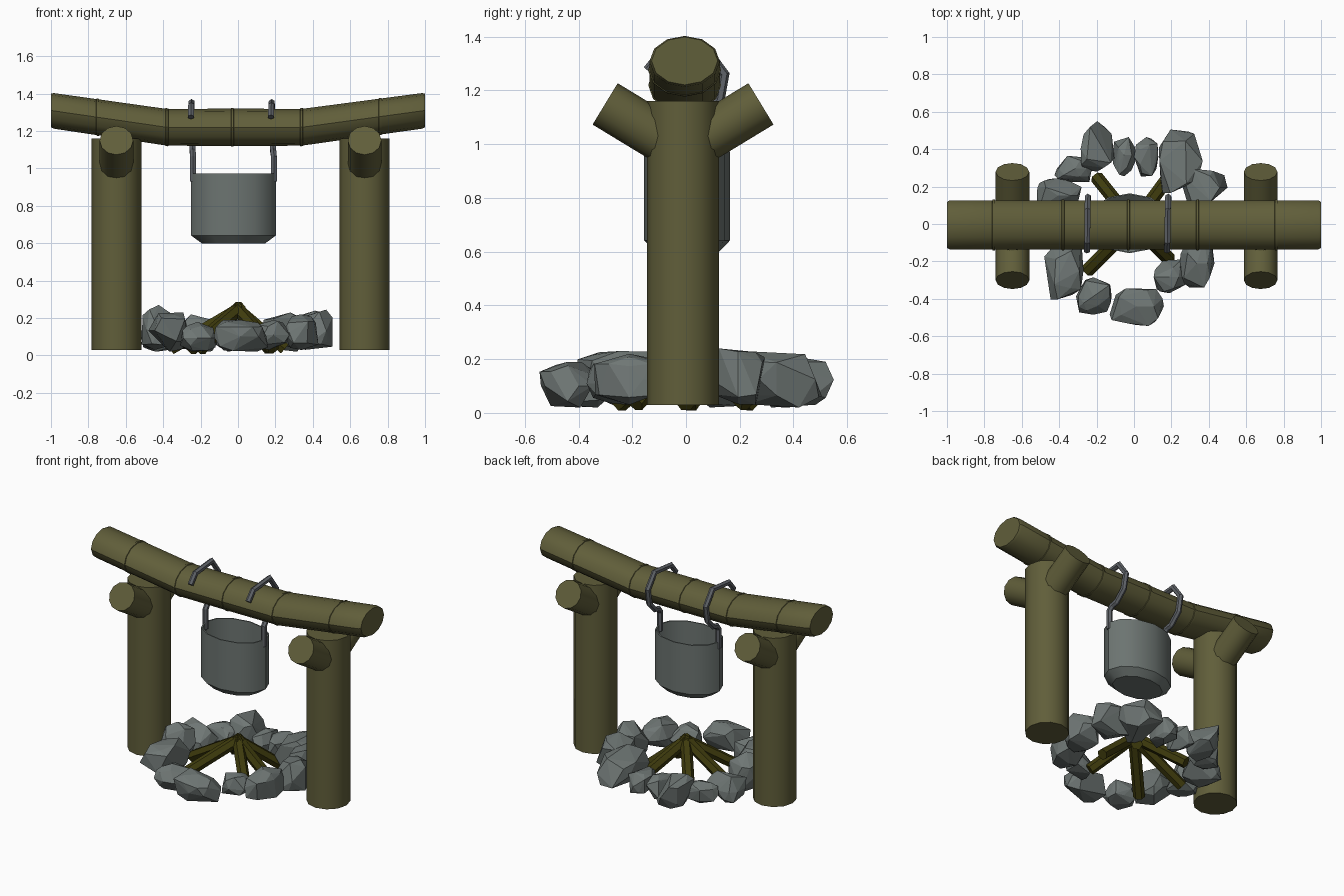
import bpy, bmesh, math, random
from mathutils import Vector

if "Cube" in bpy.data.objects:
    bpy.data.objects.remove(bpy.data.objects["Cube"])

random.seed(7)


def material(name, rgb):
    m = bpy.data.materials.new(name)
    m.diffuse_color = (*rgb, 1)
    m.use_nodes = True
    m.node_tree.nodes["Principled BSDF"].inputs["Base Color"].default_value = m.diffuse_color
    return m


WOOD = material("olive wood", (0.118, 0.112, 0.042))
LOG = material("dark firewood", (0.050, 0.045, 0.004))
POT = material("pot metal", (0.150, 0.175, 0.165))
HOOK = material("hook metal", (0.115, 0.125, 0.140))
STONE = material("grey stone", (0.160, 0.185, 0.178))


def finish(bm, name, mat, smooth=None):
    bmesh.ops.recalc_face_normals(bm, faces=bm.faces)
    me = bpy.data.meshes.new(name)
    bm.to_mesh(me)
    bm.free()
    me.materials.append(mat)
    if smooth:
        me.shade_smooth()
        me.set_sharp_from_angle(angle=math.radians(smooth))
    ob = bpy.data.objects.new(name, me)
    bpy.context.collection.objects.link(ob)
    return ob


def ring(c, u, v, n, phase=0.0):
    """Elliptical ring of n points around c with half-axes u and v."""
    return [c + u * math.cos(a) + v * math.sin(a)
            for a in (phase + 2 * math.pi * i / n for i in range(n))]


def loft(name, rings, mat, smooth=None):
    """Skin a row of rings and cap both ends."""
    bm = bmesh.new()
    vs = [[bm.verts.new(p) for p in r] for r in rings]
    n = len(vs[0])
    for a, b in zip(vs, vs[1:]):
        for i in range(n):
            j = (i + 1) % n
            bm.faces.new((a[i], a[j], b[j], b[i]))
    bm.faces.new(vs[0])
    bm.faces.new(vs[-1])
    return finish(bm, name, mat, smooth)


def sweep(name, pts, side, r, n, mat, smooth=None, phase=0.0):
    """Round bar along a path; side is a vector across the path."""
    pts = [Vector(p) for p in pts]
    rings = []
    for i, p in enumerate(pts):
        d1 = (p - pts[i - 1]).normalized() if i else None
        d2 = (pts[i + 1] - p).normalized() if i < len(pts) - 1 else None
        t = ((d1 or d2) + (d2 or d1)).normalized()
        v = t.cross(Vector(side)).normalized()
        u = v.cross(t).normalized()
        k = 1 / max(0.7, t.dot(d1 or d2))      # keep thickness at corners
        rings.append(ring(p, u * r, v * r * k, n, phase))
    return loft(name, rings, mat, smooth)


# Upright posts, each with two forked stubs
for label, x in (("left", -0.65), ("right", 0.677)):
    sweep(label + "_post", [(x, -0.011, 0.03), (x, -0.011, 1.16)],
          (1, 0, 0), 0.134, 12, WOOD, 35)
    for end, s in (("front", -1), ("back", 1)):
        sweep(f"{label}_{end}_fork",
              [(x, -0.011 + s * 0.02, 0.986), (x, -0.011 + s * 0.29, 1.15)],
              (1, 0, 0), 0.09, 12, WOOD, 35)

# Sagging cross beam with thin raised growth rings
def beam_z(x):
    if x < -0.38:
        return 1.22 + 0.09 * (-0.38 - x) / 0.62
    return 1.22 + 0.09 * max(0, x - 0.34) / 0.66


stations = [(-1, 0.94), (-0.985, 1)]
for x in (-0.75, -0.38, -0.03, 0.34, 0.76):
    stations += [(x - 0.008, 1), (x - 0.006, 1.035), (x + 0.006, 1.035), (x + 0.008, 1)]
stations += [(0.985, 1), (1, 0.94)]
loft("cross_beam",
     [ring(Vector((x, -0.005, beam_z(x))), Vector((0, 0.131 * k, 0)),
           Vector((0, 0, (0.1 - 0.005 * abs(x)) * k)), 12) for x, k in stations],
     WOOD, 35)

# Hanging hooks: over the beam, down the back, under it, then to the pot
hook_path = [(-0.143, 1.275), (-0.095, 1.335), (0.075, 1.352), (0.143, 1.26),
             (0.125, 1.16), (0.06, 1.095), (0.02, 1.085), (0.0, 1.06), (0.0, 0.93)]
for label, x0, x1 in (("left", -0.252, -0.240), ("right", 0.176, 0.192)):
    last = len(hook_path) - 1
    sweep(label + "_hook",
          [(x0 + (x1 - x0) * min(1, i / (last - 1)), y, z)
           for i, (y, z) in enumerate(hook_path)],
          (1, 0, 0), 0.018, 6, HOOK, phase=math.pi / 6)

# Open oval pot
profile = [(0.75, 0.60), (1, 0.642), (1, 0.973), (0.955, 0.973), (0.955, 0.65), (0.74, 0.62)]
loft("pot", [ring(Vector((-0.024, 0.004, z)), Vector((0.227 * k, 0, 0)),
                  Vector((0, 0.16 * k, 0)), 12) for k, z in profile], POT, 35)

# Firewood stacked as a cone
for i, (x, y) in enumerate([(-0.20, 0.25), (0.17, 0.23), (-0.25, -0.25),
                            (0.19, -0.19), (0.25, 0.0), (-0.36, 0.02)]):
    foot = Vector((x, y, 0.035))
    top = Vector((-x * 0.06, -y * 0.06, 0.26))
    sweep(f"firewood_{i + 1}", [foot, top], (-y, x, 0), 0.036, 6, LOG)


# Ring of stones: centre x, y, size x, y, bottom and top
def stone(name, x, y, sx, sy, z0, z1):
    bm = bmesh.new()
    bmesh.ops.create_icosphere(bm, subdivisions=2, radius=1)
    pts = []
    for v in bm.verts:
        if random.random() < 0.5:
            # push towards a box and roughen for a chunky rock
            p = Vector([math.copysign(abs(c) ** 0.75, c) for c in v.co])
            pts.append(p * random.uniform(0.85, 1.1))
    bm.free()
    lo = [min(p[k] for p in pts) for k in range(3)]
    hi = [max(p[k] for p in pts) for k in range(3)]
    start, size = (x - sx / 2, y - sy / 2, z0), (sx, sy, z1 - z0)
    bm = bmesh.new()
    for p in pts:
        bm.verts.new([start[k] + size[k] * (p[k] - lo[k]) / (hi[k] - lo[k]) for k in range(3)])
    res = bmesh.ops.convex_hull(bm, input=bm.verts)
    junk = {g for g in res["geom_interior"] + res["geom_unused"]
            if isinstance(g, bmesh.types.BMVert)}
    bmesh.ops.delete(bm, geom=list(junk), context='VERTS')
    finish(bm, name, STONE)


stones = [
    (-0.195, 0.415, 0.18, 0.27, 0.02, 0.22), (-0.055, 0.36, 0.12, 0.21, 0.02, 0.17),
    (0.065, 0.36, 0.13, 0.21, 0.02, 0.17), (0.25, 0.335, 0.235, 0.34, 0.02, 0.23),
    (0.375, 0.19, 0.25, 0.21, 0.03, 0.24), (-0.325, 0.295, 0.20, 0.14, 0.03, 0.17),
    (-0.40, 0.15, 0.24, 0.19, 0.02, 0.20), (-0.375, -0.25, 0.21, 0.31, 0.02, 0.23),
    (-0.215, -0.385, 0.19, 0.20, 0.02, 0.18), (0.015, -0.445, 0.29, 0.20, 0.02, 0.19),
    (0.19, -0.28, 0.17, 0.18, 0.03, 0.19), (0.335, -0.20, 0.19, 0.28, 0.03, 0.22),
    (0.41, 0.0, 0.19, 0.24, 0.03, 0.245), (-0.42, -0.03, 0.19, 0.22, 0.03, 0.27),
]
for i, s in enumerate(stones):
    stone(f"stone_{i + 1}", *s)
